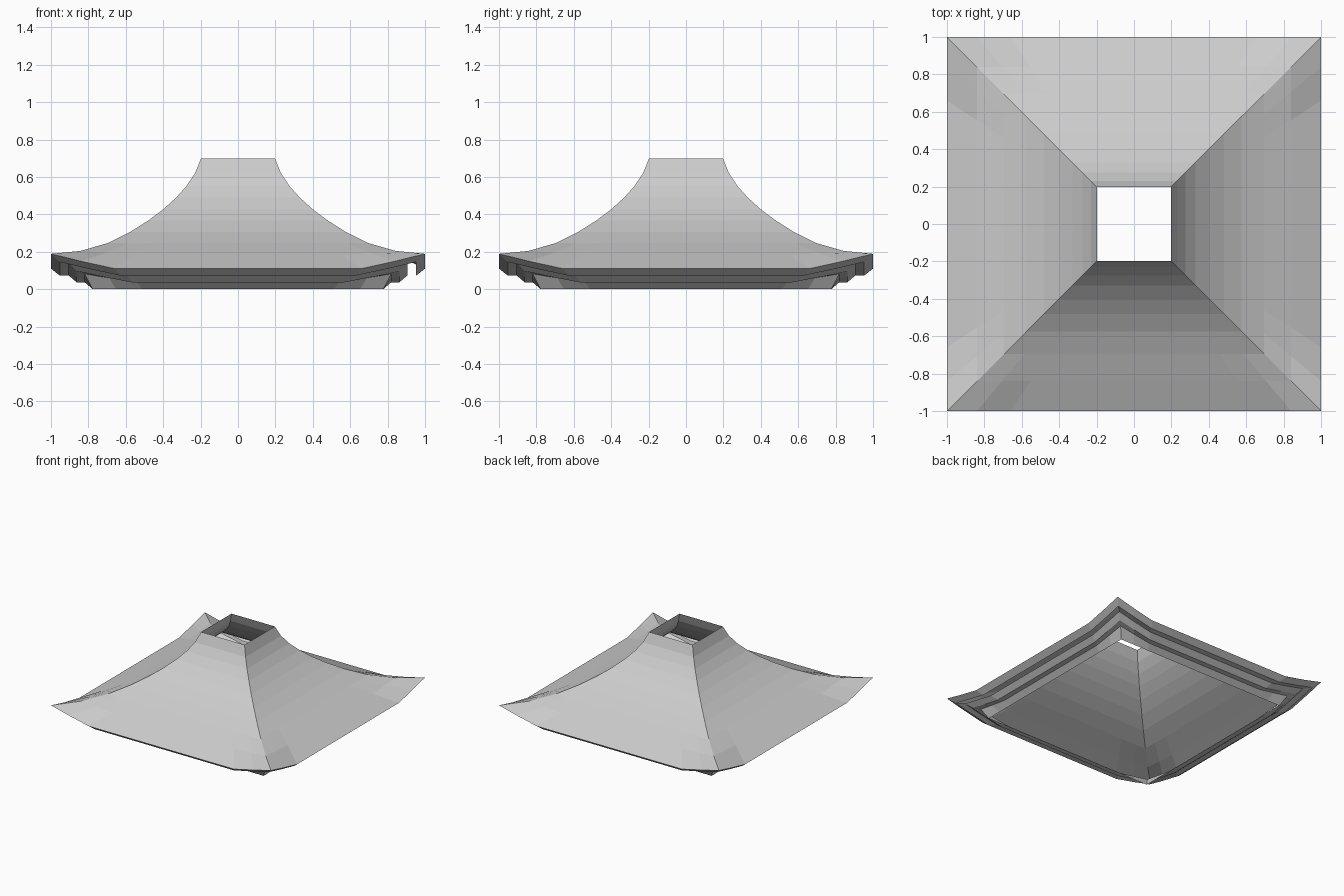
import bpy, bmesh

if "Cube" in bpy.data.objects:
    bpy.data.objects.remove(bpy.data.objects["Cube"])

# fractions along half a side; corners sweep upward past the flat middle
U = [-1, -0.84, -0.66, 0.66, 0.84, 1]
LIFT = {0.66: 0.0, 0.84: 0.5, 1: 1.0}


def ring(bm, d, z, rise):
    """Square loop of half-width d, raised at its corners."""
    verts = []
    for side in range(4):
        for u in U[:-1]:
            x, y = u * d, -d
            for _ in range(side):
                x, y = -y, x
            verts.append(bm.verts.new((x, y, z + rise * LIFT[abs(u)])))
    return verts


def shell(name, profile, open_strips=()):
    """Bridge consecutive loops; open_strips holds (strip, side) left open."""
    bm = bmesh.new()
    rings = [ring(bm, *p) for p in profile]
    n = len(rings[0])
    for k, (a, b) in enumerate(zip(rings, rings[1:])):
        for i in range(n):
            if (k, i // 5) in open_strips:
                continue
            j = (i + 1) % n
            bm.faces.new((a[i], a[j], b[j], b[i]))
    bmesh.ops.recalc_face_normals(bm, faces=bm.faces)
    # make the sheet face outward
    bm.faces.ensure_lookup_table()
    f = bm.faces[2]
    if f.normal.y > 0:
        bmesh.ops.reverse_faces(bm, faces=bm.faces)
    me = bpy.data.meshes.new(name)
    bm.to_mesh(me)
    bm.free()
    ob = bpy.data.objects.new(name, me)
    bpy.context.collection.objects.link(ob)
    return ob


# concave roof slope, open at the top
shell("roof_slope", [
    (0.197, 0.70, 0), (0.23, 0.62, 0), (0.275, 0.552, 0), (0.33, 0.49, 0),
    (0.40, 0.427, 0), (0.48, 0.367, 0), (0.575, 0.307, 0), (0.695, 0.247, 0),
    (0.84, 0.183, 0.022), (1.0, 0.11, 0.079)])

# stepped eaves under the rim, level at the very bottom
shell("stepped_eaves", [
    (1.0, 0.11, 0.079), (0.953, 0.073, 0.073), (0.905, 0.073, 0.066),
    (0.863, 0.037, 0.06), (0.82, 0.037, 0.045), (0.777, 0.0, 0.0)],
    open_strips={(1, 1)})
